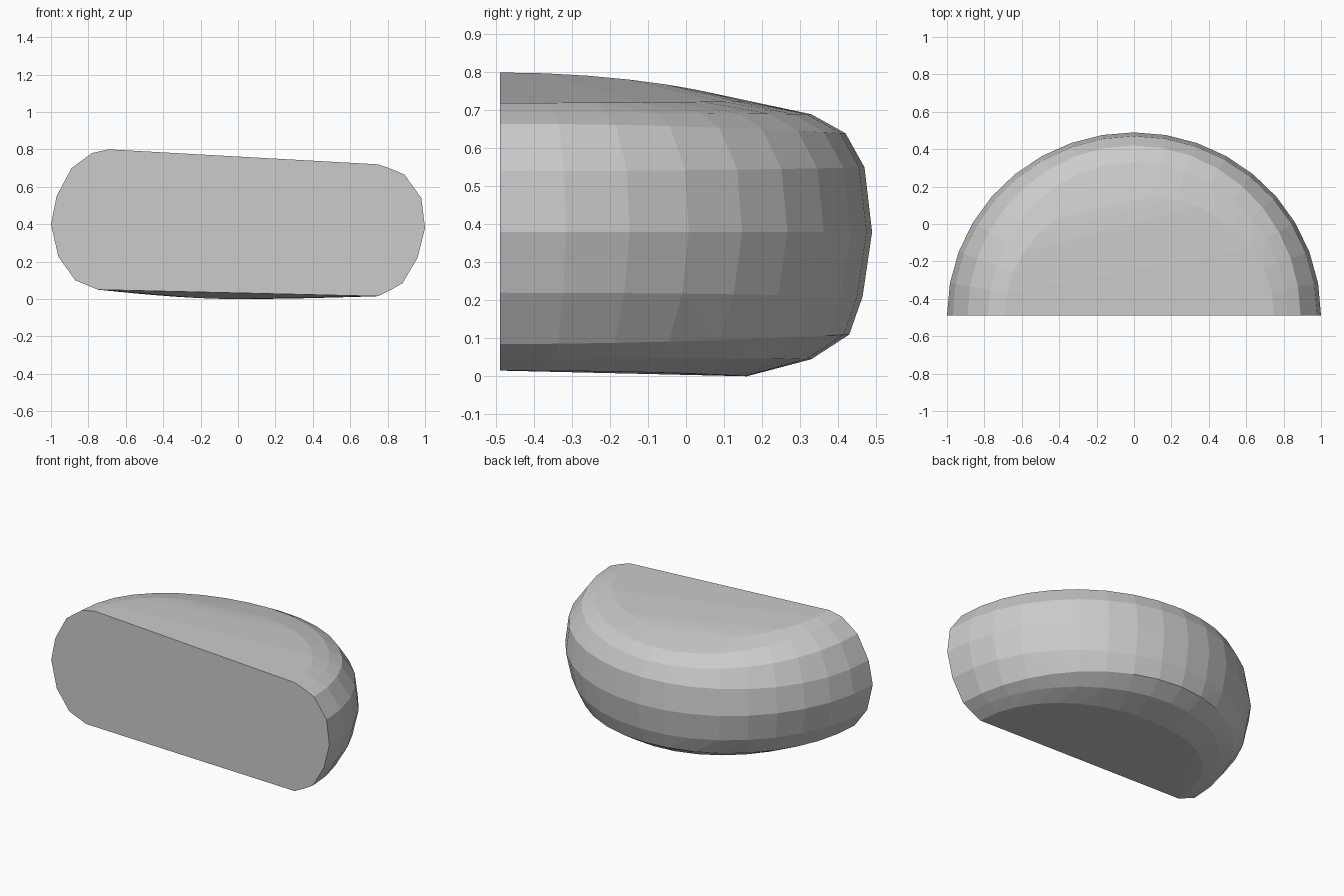
import bpy, bmesh
from math import sin, cos, pi

if "Cube" in bpy.data.objects:
    bpy.data.objects.remove(bpy.data.objects["Cube"])

# Rim cross-sections (radius, height), top to bottom, at three directions
RIGHT = [(.75, .72), (.82, .695), (.89, .665), (.98, .54), (1, .38),
         (.96, .22), (.88, .085), (.82, .05), (.75, .015)]
BACK = [(.65, .725), (.82, .69), (.91, .64), (.96, .55), (.98, .38),
        (.955, .21), (.92, .11), (.82, .045), (.65, 0)]
LEFT = [(.69, .80), (.78, .78), (.89, .70), (.97, .55), (1, .40),
        (.96, .225), (.87, .10), (.81, .075), (.75, .05)]
SEGMENTS = 18
CUT_Y = -.49


def section(angle):
    """Blend the side section into the back section around the half turn."""
    side = RIGHT if cos(angle) >= 0 else LEFT
    w = cos(angle) ** 2
    return [(s[0] * w + b[0] * (1 - w), s[1] * w + b[1] * (1 - w))
            for s, b in zip(side, BACK)]


# Half-round stone: sweep the rim, then skin it as a closed convex solid
bm = bmesh.new()
for i in range(SEGMENTS + 1):
    a = pi * i / SEGMENTS
    for r, z in section(a):
        bm.verts.new((r * cos(a), CUT_Y + r * sin(a), z))
hull = bmesh.ops.convex_hull(bm, input=bm.verts[:])
loose = [v for v in bm.verts if not v.link_faces]
bmesh.ops.delete(bm, geom=loose, context='VERTS')

# Merge nearly coplanar triangles into broad flat facets
bmesh.ops.dissolve_limit(bm, angle_limit=.03, verts=bm.verts[:], edges=bm.edges[:])
bmesh.ops.recalc_face_normals(bm, faces=bm.faces[:])

mesh = bpy.data.meshes.new("half_round_stone")
bm.to_mesh(mesh)
bm.free()
stone = bpy.data.objects.new("half_round_stone", mesh)
bpy.context.collection.objects.link(stone)
